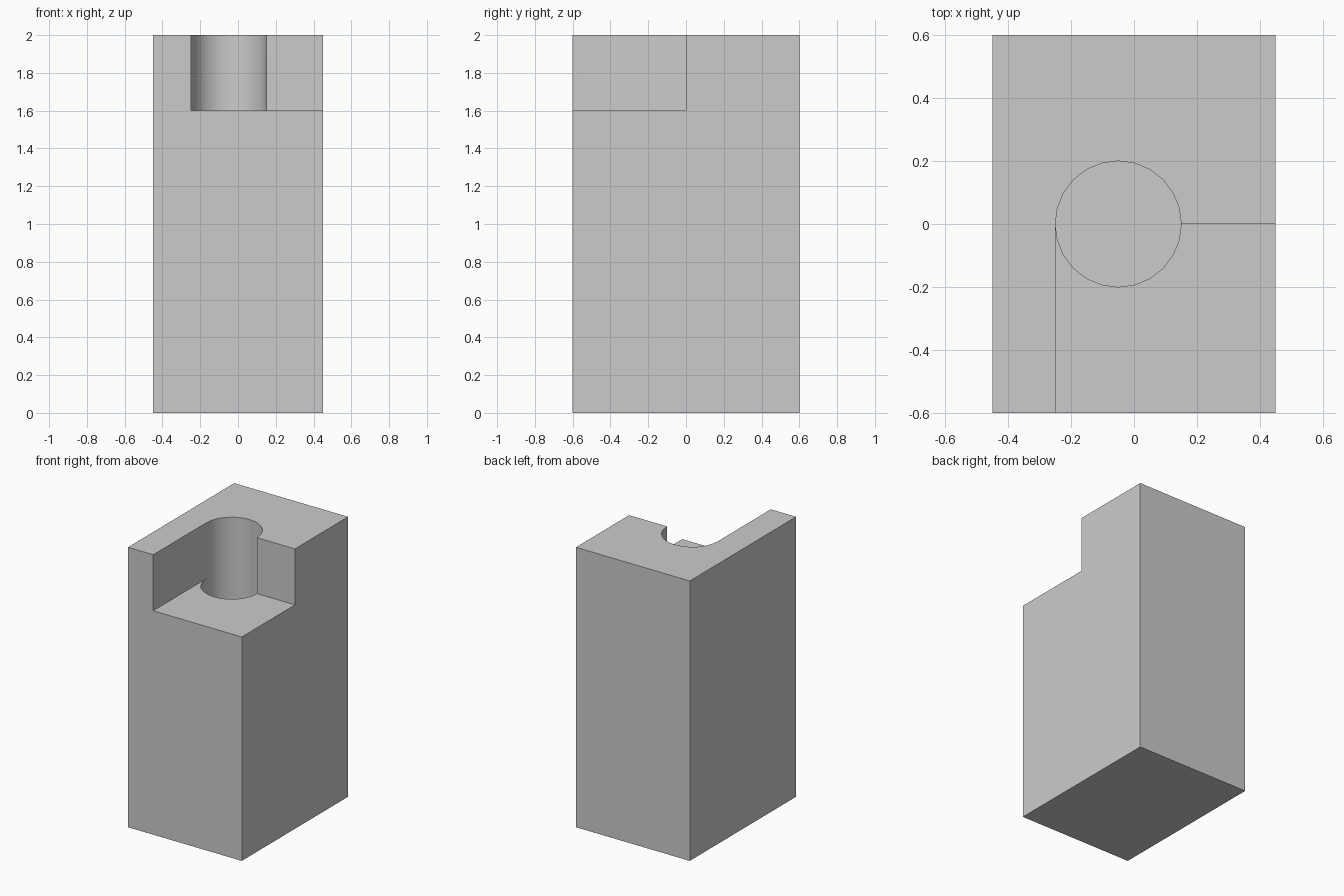
import bpy
import bmesh
from math import cos, sin, pi, radians

old = bpy.data.objects.get("Cube")
if old:
    bpy.data.objects.remove(old, do_unlink=True)

# Main dimensions
W, D, TOP = 0.45, 0.6, 2.0          # half width, half depth, height
FLOOR, HOLE_END = 1.6, 0.8          # notch floor and bore bottom heights
CX, R, SIDES = -0.05, 0.2, 24       # bore centre, radius, sides
NL, NR = CX - R, CX + R             # where the bore meets the notch walls

grey = bpy.data.materials.new("plain_grey")
grey.use_nodes = True
colour = (0.6, 0.6, 0.6, 1)
grey.diffuse_color = colour
grey.node_tree.nodes["Principled BSDF"].inputs["Base Color"].default_value = colour

bm = bmesh.new()


def face(points):
    return bm.faces.new([bm.verts.new(p) for p in points])


def flat(outline, z):
    face([(x, y, z) for x, y in outline])


def wall(a, b, z0, z1):
    face([(*a, z0), (*b, z0), (*b, z1), (*a, z1)])


half = SIDES // 2
ring = [(CX + R * cos(2 * pi * i / SIDES), R * sin(2 * pi * i / SIDES)) for i in range(SIDES)]
ring[0], ring[half] = (NR, 0), (NL, 0)
back_arc = ring[:half + 1]
front_arc = ring[half:] + ring[:1]

# Horizontal faces: base, notch floor, top rim, bore bottom
flat([(-W, -D), (-W, D), (W, D), (W, -D)], 0)
flat([(NL, -D), (W, -D), (W, 0)] + front_arc[::-1], FLOOR)
flat([(W, 0), (W, D), (-W, D), (-W, -D), (NL, -D)] + back_arc[::-1], TOP)
flat(ring, HOLE_END)

# Outer sides, with the front and right ones stepped around the notch
wall((W, D), (-W, D), 0, TOP)
wall((-W, D), (-W, -D), 0, TOP)
face([(-W, -D, 0), (W, -D, 0), (W, -D, FLOOR), (NL, -D, FLOOR), (NL, -D, TOP), (-W, -D, TOP)])
face([(W, -D, 0), (W, D, 0), (W, D, TOP), (W, 0, TOP), (W, 0, FLOOR), (W, -D, FLOOR)])

# Notch walls
wall((NL, -D), (NL, 0), FLOOR, TOP)
wall((NR, 0), (W, 0), FLOOR, TOP)

# Bore walls: full circle below the notch floor, back half above it
for i, a in enumerate(ring):
    b = ring[(i + 1) % SIDES]
    wall(a, b, HOLE_END, FLOOR)
    if i < half:
        wall(a, b, FLOOR, TOP)

bmesh.ops.remove_doubles(bm, verts=bm.verts, dist=0.0001)
bmesh.ops.recalc_face_normals(bm, faces=bm.faces)

mesh = bpy.data.meshes.new("notched_block")
bm.to_mesh(mesh)
bm.free()
mesh.materials.append(grey)
block = bpy.data.objects.new("notched_block", mesh)
bpy.context.collection.objects.link(block)

# Smooth bore, crisp edges
bpy.ops.object.select_all(action="DESELECT")
block.select_set(True)
bpy.context.view_layer.objects.active = block
bpy.ops.object.shade_smooth_by_angle(angle=radians(30))
